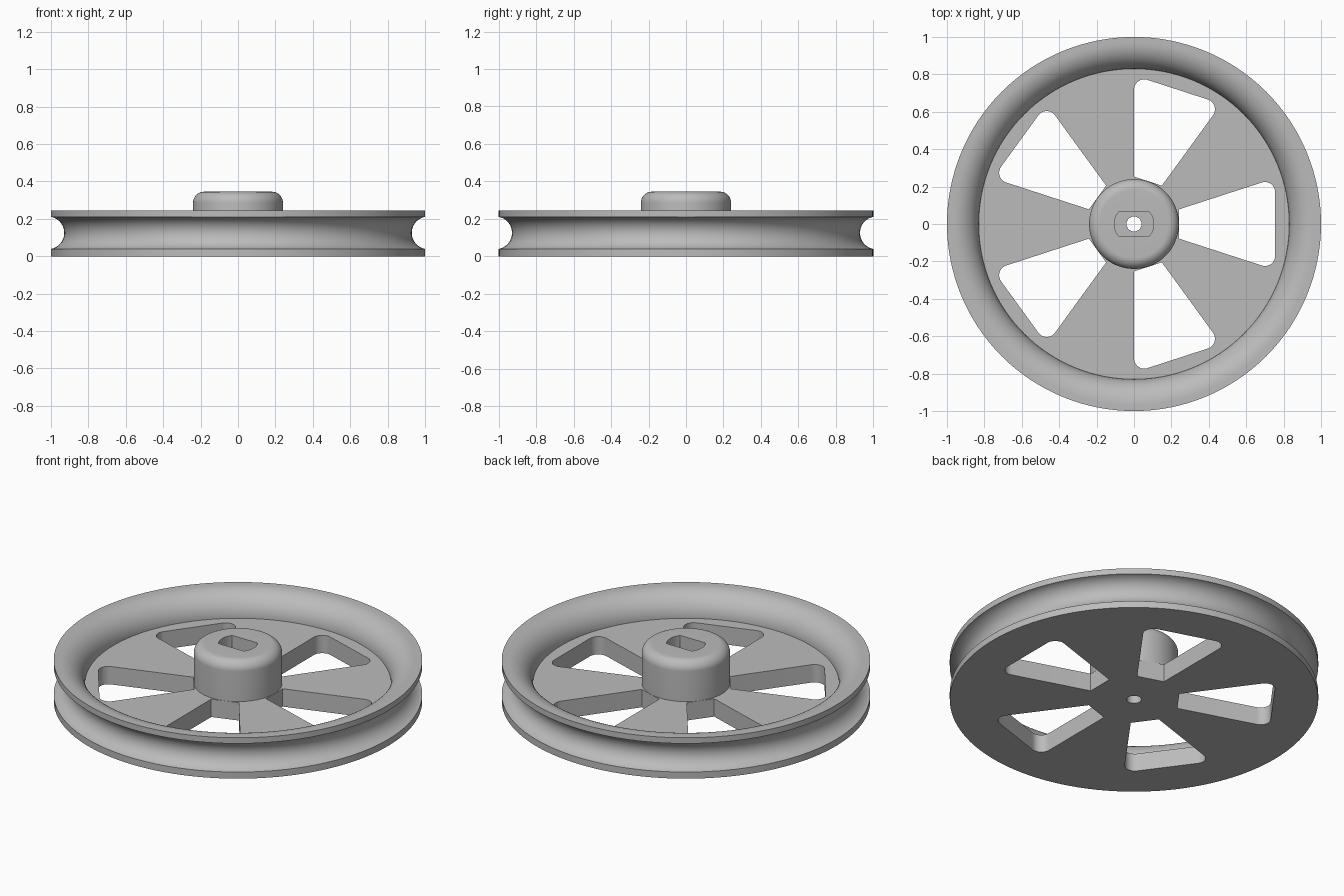
import bpy, bmesh, math
from mathutils import Matrix

SEGMENTS = 128
PLATE_TOP = 0.107
RIM_TOP = 0.245
HUB_TOP = 0.345

cube = bpy.data.objects.get("Cube")
if cube:
    bpy.data.objects.remove(cube, do_unlink=True)

grey = bpy.data.materials.new("grey")
grey.use_nodes = True
grey.diffuse_color = (0.5, 0.5, 0.5, 1)
grey.node_tree.nodes["Principled BSDF"].inputs["Base Color"].default_value = (0.5, 0.5, 0.5, 1)


def arc(cx, cy, radius, start, end, steps=14):
    """Points along a circular arc, angles in degrees."""
    angles = [math.radians(start + (end - start) * i / steps) for i in range(steps + 1)]
    return [(cx + radius * math.cos(a), cy + radius * math.sin(a)) for a in angles]


def finish(name, bm):
    bmesh.ops.remove_doubles(bm, verts=bm.verts, dist=1e-5)
    bmesh.ops.recalc_face_normals(bm, faces=bm.faces)
    mesh = bpy.data.meshes.new(name)
    bm.to_mesh(mesh)
    bm.free()
    mesh.materials.append(grey)
    obj = bpy.data.objects.new(name, mesh)
    bpy.context.collection.objects.link(obj)
    return obj


def revolve(name, profile):
    """Spin a closed (radius, height) profile around z."""
    bm = bmesh.new()
    verts = [bm.verts.new((r, 0, z)) for r, z in profile]
    edges = [bm.edges.new((v, verts[i - 1])) for i, v in enumerate(verts)]
    bmesh.ops.spin(bm, geom=verts + edges, cent=(0, 0, 0), axis=(0, 0, 1),
                   angle=math.tau, steps=SEGMENTS, use_merge=True)
    return finish(name, bm)


def prism(name, outline, bottom, top, copies=1):
    """Extrude an outline upward, repeated evenly around z."""
    bm = bmesh.new()
    for i in range(copies):
        turn = Matrix.Rotation(math.tau * i / copies, 3, "Z")
        face = bm.faces.new([bm.verts.new(turn @ Matrix.Identity(3) @ p)
                             for p in ((Matrix.Translation((x, y, bottom))).translation
                                       for x, y in outline)])
        moved = bmesh.ops.extrude_face_region(bm, geom=[face])["geom"]
        bmesh.ops.translate(bm, vec=(0, 0, top - bottom),
                            verts=[v for v in moved if isinstance(v, bmesh.types.BMVert)])
    return finish(name, bm)


def cut(target, cutter):
    mod = target.modifiers.new("cut", "BOOLEAN")
    mod.operation = "DIFFERENCE"
    mod.solver = "EXACT"
    mod.object = cutter
    bpy.context.view_layer.objects.active = target
    bpy.ops.object.modifier_apply(modifier=mod.name)
    bpy.data.objects.remove(cutter, do_unlink=True)


# Grooved rim with a rounded inner lip, joined to a flat web with a bore
groove = arc(1.016, 0.125, 0.087, 259.4, 100.6, 24)
lip_radius = RIM_TOP - PLATE_TOP
lip = arc(0.83 + lip_radius, PLATE_TOP, lip_radius, 90, 180, 20)
wheel = revolve("pulley_wheel", [(0.04, 0), (1, 0)] + groove + [(1, RIM_TOP)] + lip
                + [(0.04, PLATE_TOP)])

# Five wedge windows with rounded outer corners and radial sides
half = math.radians(18)
inner, outer, corner = 0.241, 0.755, 0.055
cx = outer - corner
cy = cx * math.tan(half) - corner / math.cos(half)
window = ([(inner, -inner * math.tan(half))] + arc(cx, -cy, corner, -108, 0, 10)
          + arc(cx, cy, corner, 0, 108, 10) + [(inner, inner * math.tan(half))])
cut(wheel, prism("window_cutter", window, -0.1, 0.16, 5))

# Raised hub with a rounded top edge
hub = revolve("hub", [(0, PLATE_TOP), (0.24, PLATE_TOP)]
              + arc(0.182, HUB_TOP - 0.058, 0.058, 0, 90) + [(0, HUB_TOP)])

# Double-flat shaft socket through the hub
flat = math.degrees(math.asin(0.064 / 0.105))
socket = arc(0, 0, 0.105, -flat, flat) + arc(0, 0, 0.105, 180 - flat, 180 + flat)
cut(hub, prism("socket_cutter", socket, 0, 0.5))

# Smooth curved surfaces while keeping hard edges
bpy.ops.object.select_all(action="DESELECT")
for part in (wheel, hub):
    part.select_set(True)
bpy.context.view_layer.objects.active = wheel
bpy.ops.object.shade_smooth_by_angle(angle=math.radians(30))
